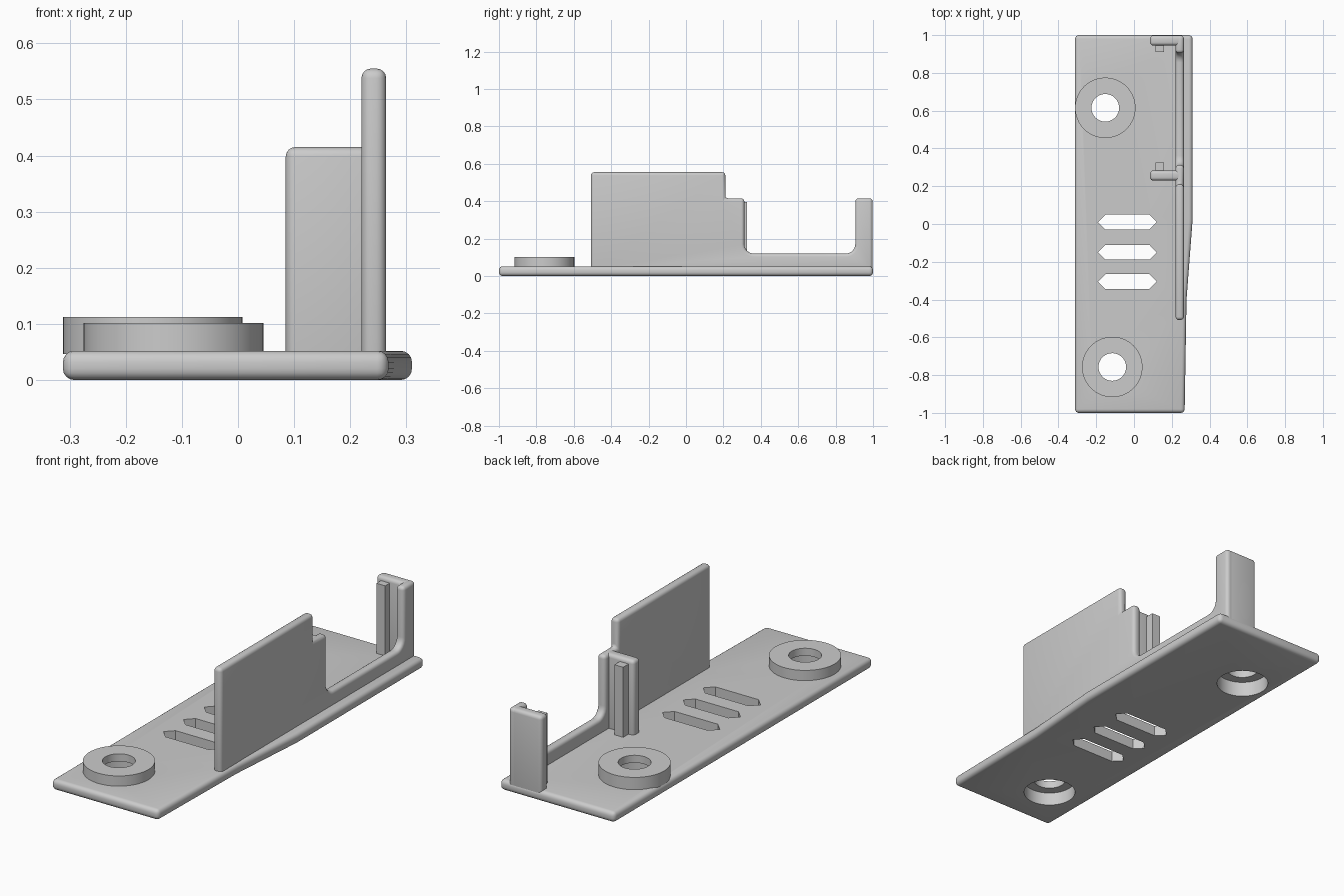
import bpy, bmesh, math
from mathutils import Vector

old = bpy.data.objects.get("Cube")
if old:
    bpy.data.objects.remove(old, do_unlink=True)

grey = bpy.data.materials.new("light_grey_plastic")
grey.use_nodes = True
colour = (0.6, 0.6, 0.6, 1)
grey.diffuse_color = colour
grey.node_tree.nodes["Principled BSDF"].inputs["Base Color"].default_value = colour


def prism(name, points, direction):
    """Extrude a planar outline of 3D points along a direction."""
    bm = bmesh.new()
    face = bm.faces.new([bm.verts.new(p) for p in points])
    moved = bmesh.ops.extrude_face_region(bm, geom=[face])["geom"]
    bmesh.ops.translate(bm, vec=direction,
                        verts=[g for g in moved if isinstance(g, bmesh.types.BMVert)])
    bmesh.ops.recalc_face_normals(bm, faces=bm.faces)
    mesh = bpy.data.meshes.new(name)
    bm.to_mesh(mesh)
    bm.free()
    mesh.materials.append(grey)
    obj = bpy.data.objects.new(name, mesh)
    bpy.context.collection.objects.link(obj)
    return obj


def flat(name, outline, z0, z1):
    return prism(name, [(x, y, z0) for x, y in outline], (0, 0, z1 - z0))


def box(name, x0, x1, y0, y1, z0, z1):
    return flat(name, [(x0, y0), (x1, y0), (x1, y1), (x0, y1)], z0, z1)


def arc(cx, cy, r, start, end, steps):
    angles = [math.radians(start + (end - start) * i / steps) for i in range(steps + 1)]
    return [(cx + r * math.cos(a), cy + r * math.sin(a)) for a in angles]


def disc(name, cx, cy, r, z0, z1):
    return flat(name, arc(cx, cy, r, 0, 354.375, 63), z0, z1)


def apply(obj, mod):
    bpy.context.view_layer.objects.active = obj
    bpy.ops.object.modifier_apply(modifier=mod.name)


def round_edges(obj, width):
    mod = obj.modifiers.new("Round", "BEVEL")
    mod.width, mod.segments = width, 4
    mod.limit_method, mod.angle_limit = "ANGLE", math.radians(35)
    mod.use_clamp_overlap = False
    apply(obj, mod)


def cut(obj, cutter):
    mod = obj.modifiers.new("Cut", "BOOLEAN")
    mod.operation, mod.solver, mod.object = "DIFFERENCE", "EXACT", cutter
    apply(obj, mod)


parts, cutters = [], []

# Base plate with a tapering right edge
plate = flat("base_plate", [(-0.312, -1), (0.268, -1), (0.278, -0.4),
                            (0.31, 0.02), (0.31, 1), (-0.312, 1)], 0, 0.052)
round_edges(plate, 0.02)
parts.append(plate)

# Screw bosses, each with a through hole and a counterbore below
for label, cx, cy, top in (("front", -0.115, -0.757, 0.102), ("rear", -0.152, 0.615, 0.112)):
    boss = disc(label + "_screw_boss", cx, cy, 0.16, 0.046, top)
    hole = disc(label + "_hole_cutter", cx, cy, 0.073, -0.1, 0.2)
    bore = disc(label + "_bore_cutter", cx, cy, 0.12, -0.1, top - 0.037)
    for target in (plate, boss):
        cut(target, bore)
        cut(target, hole)
    cutters += [hole, bore]
    parts.append(boss)

# Pointed vent slots
for cy in (0.01, -0.15, -0.305):
    slot = flat("slot_cutter", [(-0.19, cy), (-0.152, cy - 0.039), (0.082, cy - 0.039),
                                (0.12, cy), (0.082, cy + 0.039), (-0.152, cy + 0.039)],
                -0.1, 0.2)
    cut(plate, slot)
    cutters.append(slot)

# Side wall: tall panel, step and U-shaped opening
r, y0, y1, floor = 0.05, 0.312, 0.905, 0.12
outline = [(-0.508, 0.02), (-0.508, 0.555), (0.21, 0.555), (0.21, 0.415), (y0, 0.415)]
outline += arc(y0 + r, floor + r, r, 180, 270, 6)
outline += arc(y1 - r, floor + r, r, 270, 360, 6)
outline += [(y1, 0.415), (0.998, 0.415), (0.998, 0.02)]
wall = prism("side_wall", [(0.22, y, z) for y, z in outline], (0.044, 0, 0))
round_edges(wall, 0.017)
parts.append(wall)

# Inward flanges and the guide ribs facing each other
for label, f0, f1, r0, r1 in (("front", 0.23, 0.283, 0.27, 0.325),
                              ("rear", 0.945, 0.998, 0.91, 0.96)):
    flange = box(label + "_flange", 0.085, 0.25, f0, f1, 0.012, 0.415)
    round_edges(flange, 0.017)
    rib = box(label + "_guide_rib", 0.113, 0.16, r0, r1, 0.04, 0.395)
    parts += [flange, rib]

for cutter in cutters:
    bpy.data.objects.remove(cutter, do_unlink=True)

# Smooth the rounded surfaces and keep crisp edges
bpy.ops.object.select_all(action="DESELECT")
for part in parts:
    part.select_set(True)
bpy.context.view_layer.objects.active = plate
bpy.ops.object.shade_smooth_by_angle(angle=math.radians(32))
